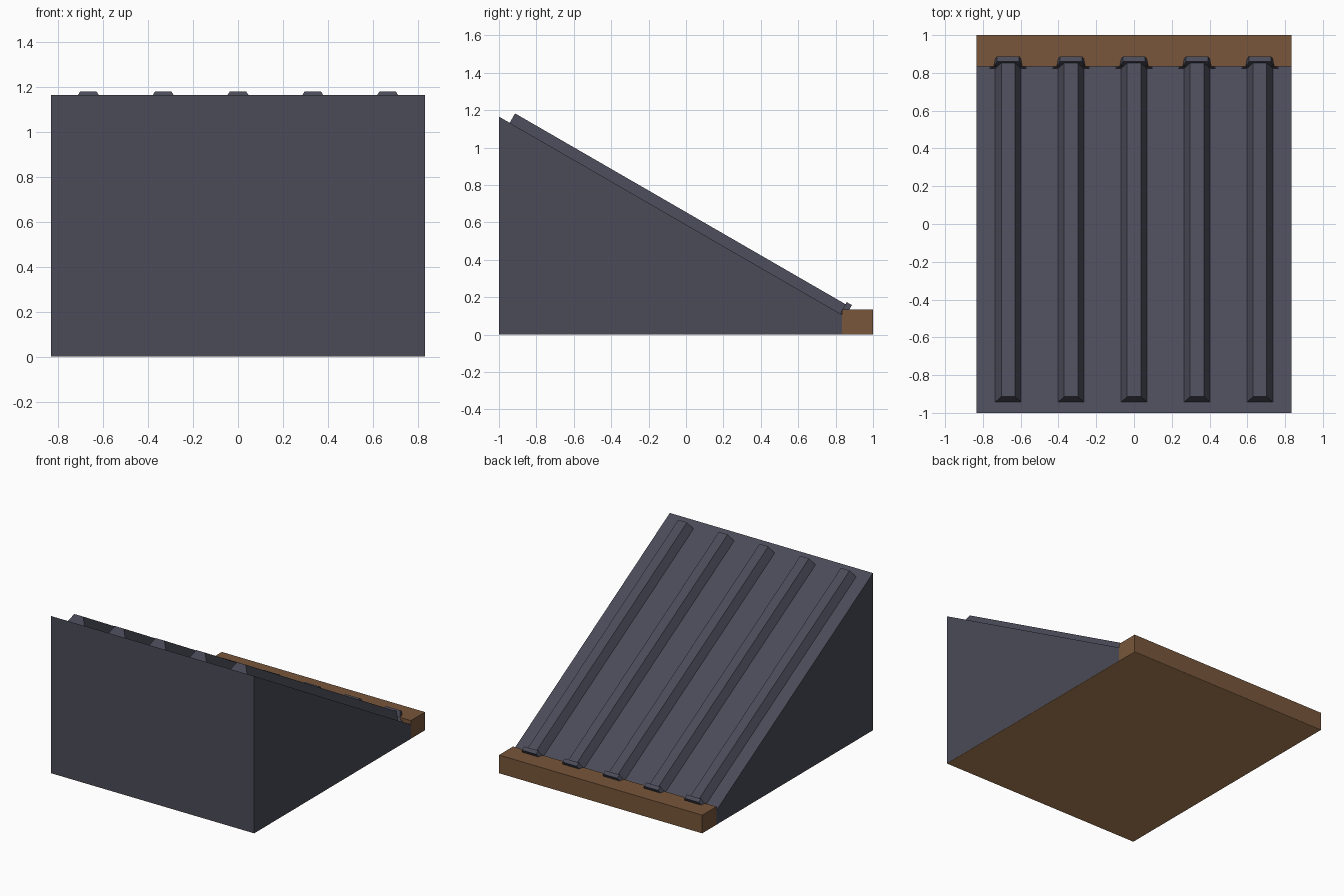
import bpy
from math import sin, cos, radians
from mathutils import Vector

cube = bpy.data.objects.get("Cube")
if cube:
    bpy.data.objects.remove(cube, do_unlink=True)


def material(name, rgb):
    m = bpy.data.materials.new(name)
    m.use_nodes = True
    m.diffuse_color = (*rgb, 1)
    m.node_tree.nodes["Principled BSDF"].inputs["Base Color"].default_value = (*rgb, 1)
    return m


slate = material("slate grey", (0.069, 0.070, 0.099))
brown = material("wood brown", (0.188, 0.094, 0.043))
tan = material("light wood", (0.434, 0.228, 0.098))


def prism(name, profile, origin, u, v, sweep, mat):
    """Closed prism: a profile in the (u, v) plane, carried along sweep."""
    origin, u, v, sweep = (Vector(a) for a in (origin, u, v, sweep))
    ring = [origin + u * a + v * b for a, b in profile]
    n = len(ring)
    faces = [list(range(n))[::-1], list(range(n, 2 * n))]
    faces += [(i, (i + 1) % n, n + (i + 1) % n, n + i) for i in range(n)]
    # Reverse the winding when the sweep runs against the profile normal
    if u.cross(v).dot(sweep) < 0:
        faces = [f[::-1] for f in faces]
    mesh = bpy.data.meshes.new(name)
    mesh.from_pydata(ring + [p + sweep for p in ring], [], faces)
    mesh.materials.append(mat)
    obj = bpy.data.objects.new(name, mesh)
    bpy.context.collection.objects.link(obj)
    return obj


X, Y, Z = Vector((1, 0, 0)), Vector((0, 1, 0)), Vector((0, 0, 1))
HALF, PLANK_Y, TOP, BASE = 0.833, 0.835, 1.165, 0.002
PITCH = radians(30)
down_slope = Vector((0, cos(PITCH), -sin(PITCH)))
out_slope = Vector((0, sin(PITCH), cos(PITCH)))
ridge = Vector((0, -1, TOP))
side_sweep = X * 2 * HALF
left_edge = -X * HALF

# Underside sheet, sloped body and eave plank
prism("underside", [(-1, 0), (1, 0), (1, BASE), (-1, BASE)],
      left_edge, Y, Z, side_sweep, tan)
eave_z = TOP - (PLANK_Y + 1) * sin(PITCH) / cos(PITCH)
prism("roof_body", [(-1, BASE), (PLANK_Y, BASE), (PLANK_Y, eave_z), (-1, TOP)],
      left_edge, Y, Z, side_sweep, slate)
prism("eave_plank", [(PLANK_Y, BASE), (1, BASE), (1, 0.135), (PLANK_Y, 0.135)],
      left_edge, Y, Z, side_sweep, brown)


def mirrored(half):
    return half + [(-x, h) for x, h in reversed(half)]


# Ribs down the slope, each with a flanged cap at the eave
rib = mirrored([(0.068, -0.004), (0.068, 0.0), (0.036, 0.058)])
cap = mirrored([(0.098, -0.01), (0.098, 0.004), (0.08, 0.014), (0.058, 0.071)])
for i in range(5):
    start = ridge + X * (i - 2) / 3
    prism(f"rib_{i + 1}", rib, start + down_slope * 0.066,
          X, out_slope, down_slope * 2.046, slate)
    prism(f"rib_cap_{i + 1}", cap, start + down_slope * 2.106,
          X, out_slope, down_slope * 0.032, slate)
